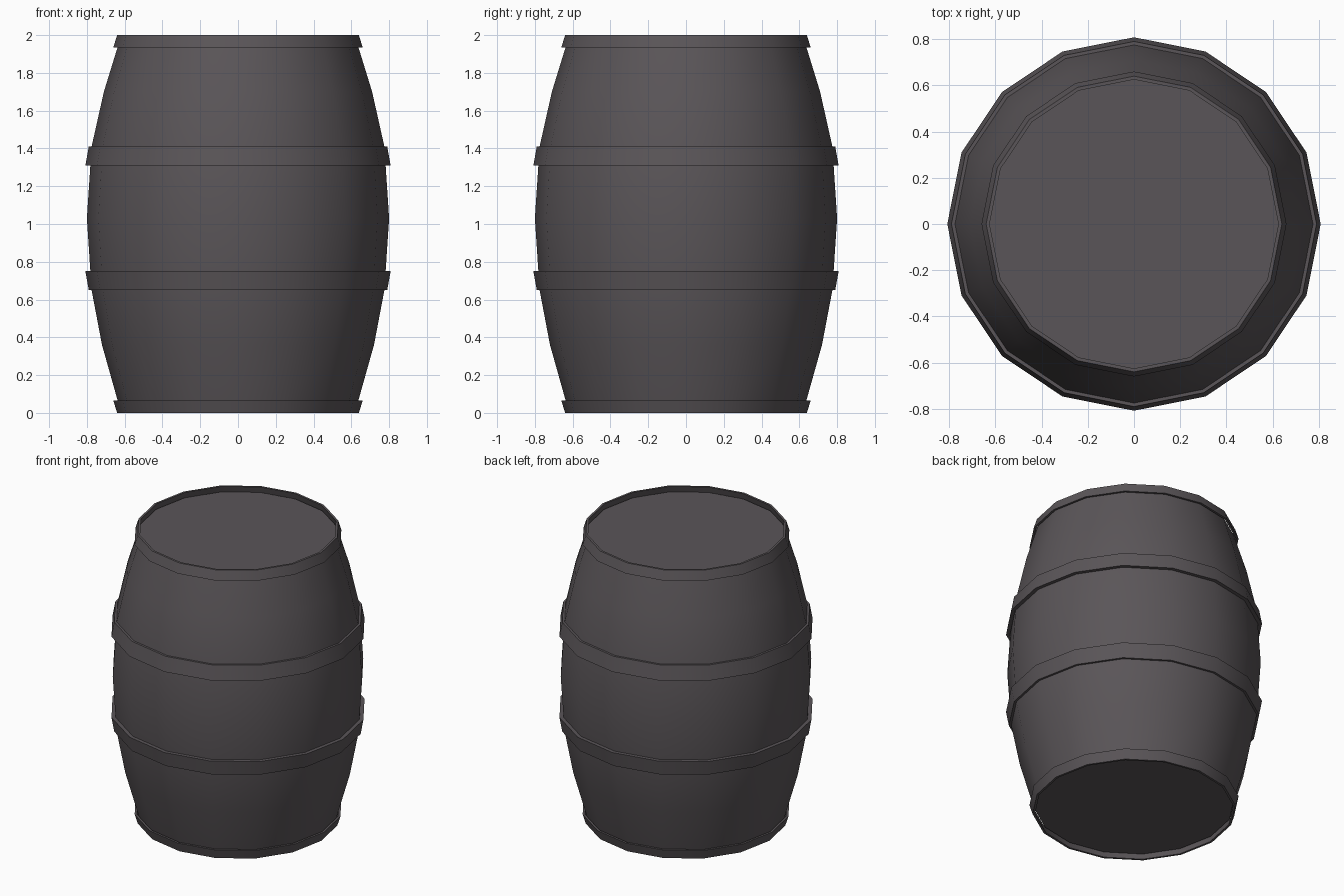
import bpy
import bmesh
from math import cos, sin, pi, radians

SIDES = 16

cube = bpy.data.objects.get("Cube")
if cube:
    bpy.data.objects.remove(cube, do_unlink=True)

# One dark grey for the whole barrel
grey = bpy.data.materials.new("dark_grey")
grey.use_nodes = True
colour = (0.102, 0.091, 0.098, 1)
grey.diffuse_color = colour
bsdf = grey.node_tree.nodes["Principled BSDF"]
bsdf.inputs["Base Color"].default_value = colour
bsdf.inputs["Roughness"].default_value = 0.9


def lathe(name, profile, closed=False):
    """Spin a (radius, height) profile; open profiles get end discs."""
    bm = bmesh.new()
    rings = []
    for r, z in profile:
        rings.append([bm.verts.new((r * cos(2 * pi * i / SIDES),
                                    r * sin(2 * pi * i / SIDES), z))
                      for i in range(SIDES)])
    pairs = list(zip(rings, rings[1:]))
    if closed:
        pairs.append((rings[-1], rings[0]))
    else:
        bm.faces.new(rings[0][::-1])
        bm.faces.new(rings[-1])
    for low, high in pairs:
        for i in range(SIDES):
            j = (i + 1) % SIDES
            bm.faces.new((low[i], low[j], high[j], high[i]))
    bmesh.ops.recalc_face_normals(bm, faces=bm.faces)
    mesh = bpy.data.meshes.new(name)
    bm.to_mesh(mesh)
    bm.free()
    mesh.materials.append(grey)
    obj = bpy.data.objects.new(name, mesh)
    bpy.context.collection.objects.link(obj)
    bpy.ops.object.select_all(action="DESELECT")
    obj.select_set(True)
    bpy.context.view_layer.objects.active = obj
    bpy.ops.object.shade_smooth_by_angle(angle=radians(30))
    return obj


def hoop(name, low, high, thickness):
    """Band between two outer (radius, height) points."""
    (r0, z0), (r1, z1) = low, high
    lathe(name, [low, high, (r1 - thickness, z1), (r0 - thickness, z0)],
          closed=True)


# Bulging body, its flat ends set just inside the end hoops
lathe("barrel_body", [(0.63, 0.04), (0.72, 0.36), (0.775, 0.65),
                      (0.80, 1.03), (0.775, 1.41), (0.71, 1.70),
                      (0.63, 1.96)])

# Iron hoops
hoop("bottom_hoop", (0.64, 0), (0.66, 0.065), 0.015)
hoop("lower_hoop", (0.79, 0.65), (0.808, 0.75), 0.025)
hoop("upper_hoop", (0.808, 1.31), (0.79, 1.41), 0.025)
hoop("top_hoop", (0.66, 1.935), (0.64, 2), 0.015)
